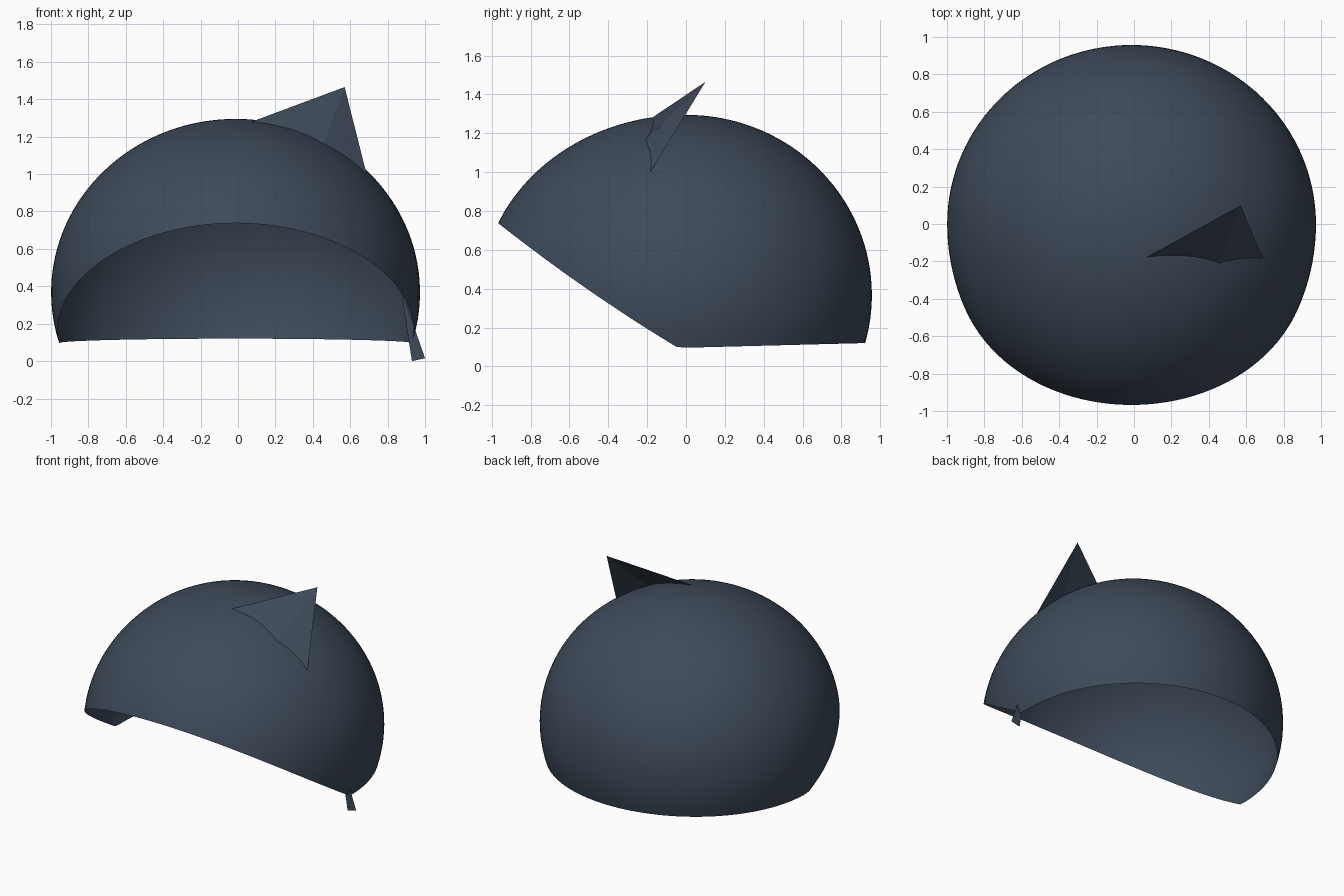
import bpy, bmesh, math
from mathutils import Vector

if "Cube" in bpy.data.objects:
    bpy.data.objects.remove(bpy.data.objects["Cube"])

slate = bpy.data.materials.new("dark_slate")
slate.diffuse_color = (0.048, 0.069, 0.101, 1)
slate.use_nodes = True
slate.node_tree.nodes["Principled BSDF"].inputs["Base Color"].default_value = slate.diffuse_color


def add_object(name, bm):
    mesh = bpy.data.meshes.new(name)
    bm.to_mesh(mesh)
    bm.free()
    mesh.materials.append(slate)
    ob = bpy.data.objects.new(name, mesh)
    bpy.context.collection.objects.link(ob)
    return ob


def sheet(name, points, faces):
    bm = bmesh.new()
    vs = [bm.verts.new(p) for p in points]
    for f in faces:
        bm.faces.new([vs[i] for i in f])
    return add_object(name, bm)


# Dome: open shell, a little longer toward the front
def dome_point(az, polar):
    ry = 1.055 if math.sin(az) < 0 else 0.957
    return Vector((-0.013 + 0.986 * math.sin(polar) * math.cos(az),
                   ry * math.sin(polar) * math.sin(az),
                   0.367 + 0.928 * math.cos(polar)))


# Height of the rim: almost level behind, rising over the face opening
def rim_height(y):
    t = -0.04 - y
    return 0.095 + (0.60 * t + 0.10 * t * t if t > 0 else -0.026 * t)


def rim_angle(az):
    lo, hi = 0.3, 2.6
    for _ in range(40):
        mid = (lo + hi) / 2
        p = dome_point(az, mid)
        if p.z > rim_height(p.y):
            lo = mid
        else:
            hi = mid
    return lo


SEG, RINGS = 128, 40
bm = bmesh.new()
top = bm.verts.new(dome_point(0, 0))
columns = []
for i in range(SEG):
    az = 2 * math.pi * i / SEG
    end = rim_angle(az)
    columns.append([bm.verts.new(dome_point(az, end * j / RINGS))
                    for j in range(1, RINGS + 1)])
for i in range(SEG):
    a, b = columns[i], columns[(i + 1) % SEG]
    bm.faces.new((top, a[0], b[0]))
    for j in range(RINGS - 1):
        bm.faces.new((a[j], a[j + 1], b[j + 1], b[j]))
for f in bm.faces:
    f.smooth = True
add_object("dome", bm)

# Ear: folded sheet whose lower edge sinks into the dome
tip = Vector((0.57, 0.10, 1.465))


def sunk(p, amount):
    p = Vector(p)
    return p + (p - tip) * amount


sheet("ear", [tip, sunk((0.10, -0.16, 1.29), 0.12),
              sunk((0.46, -0.20, 1.17), 0.25),
              sunk((0.68, -0.165, 1.03), 0.12)],
      [(0, 1, 2), (0, 2, 3)])

# Side spike: thin flat sliver hanging at the right rim
sheet("side_spike", [(0.87, -0.067, 0.39), (0.93, -0.067, 0.0),
                     (1.0, -0.067, 0.015)], [(0, 1, 2)])
